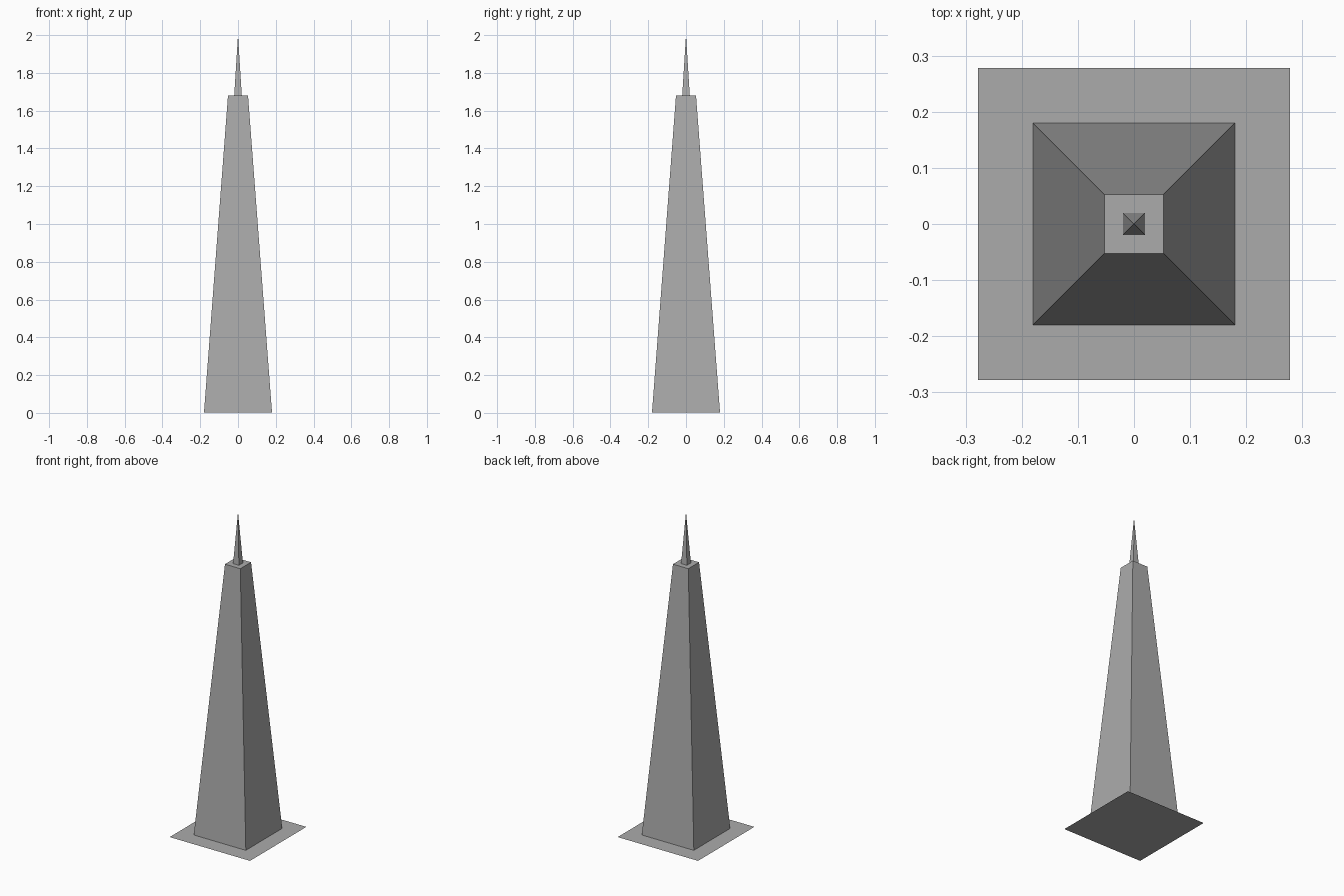
import bpy
import bmesh

if "Cube" in bpy.data.objects:
    bpy.data.objects.remove(bpy.data.objects["Cube"])

# One plain grey for the whole model
grey = bpy.data.materials.new("plain_grey")
grey.use_nodes = True
colour = (0.41, 0.41, 0.41, 1)
grey.diffuse_color = colour
grey.node_tree.nodes["Principled BSDF"].inputs["Base Color"].default_value = colour


def square_ring(bm, half, z):
    corners = ((-1, -1), (1, -1), (1, 1), (-1, 1))
    return [bm.verts.new((x * half, y * half, z)) for x, y in corners]


def add_object(name, bm):
    mesh = bpy.data.meshes.new(name)
    bm.to_mesh(mesh)
    bm.free()
    mesh.materials.append(grey)
    obj = bpy.data.objects.new(name, mesh)
    bpy.context.collection.objects.link(obj)
    return obj


def tapered_tower(name, bottom_half, top_half, z0, z1):
    """Four-sided taper, open underneath; a zero top makes a point."""
    bm = bmesh.new()
    low = square_ring(bm, bottom_half, z0)
    if top_half:
        high = square_ring(bm, top_half, z1)
        bm.faces.new(high)
    else:
        tip = bm.verts.new((0, 0, z1))
    for i in range(4):
        j = (i + 1) % 4
        end = (high[j], high[i]) if top_half else (tip,)
        bm.faces.new((low[i], low[j], *end))
    return add_object(name, bm)


# Thin ground slab: a single upward-facing sheet
bm = bmesh.new()
bm.faces.new(square_ring(bm, 0.278, 0))
add_object("ground_slab", bm)

# Tapering shaft and pointed spire
tapered_tower("tower_shaft", 0.18, 0.053, 0.002, 1.68)
tapered_tower("spire", 0.02, 0, 1.68, 2.0)
